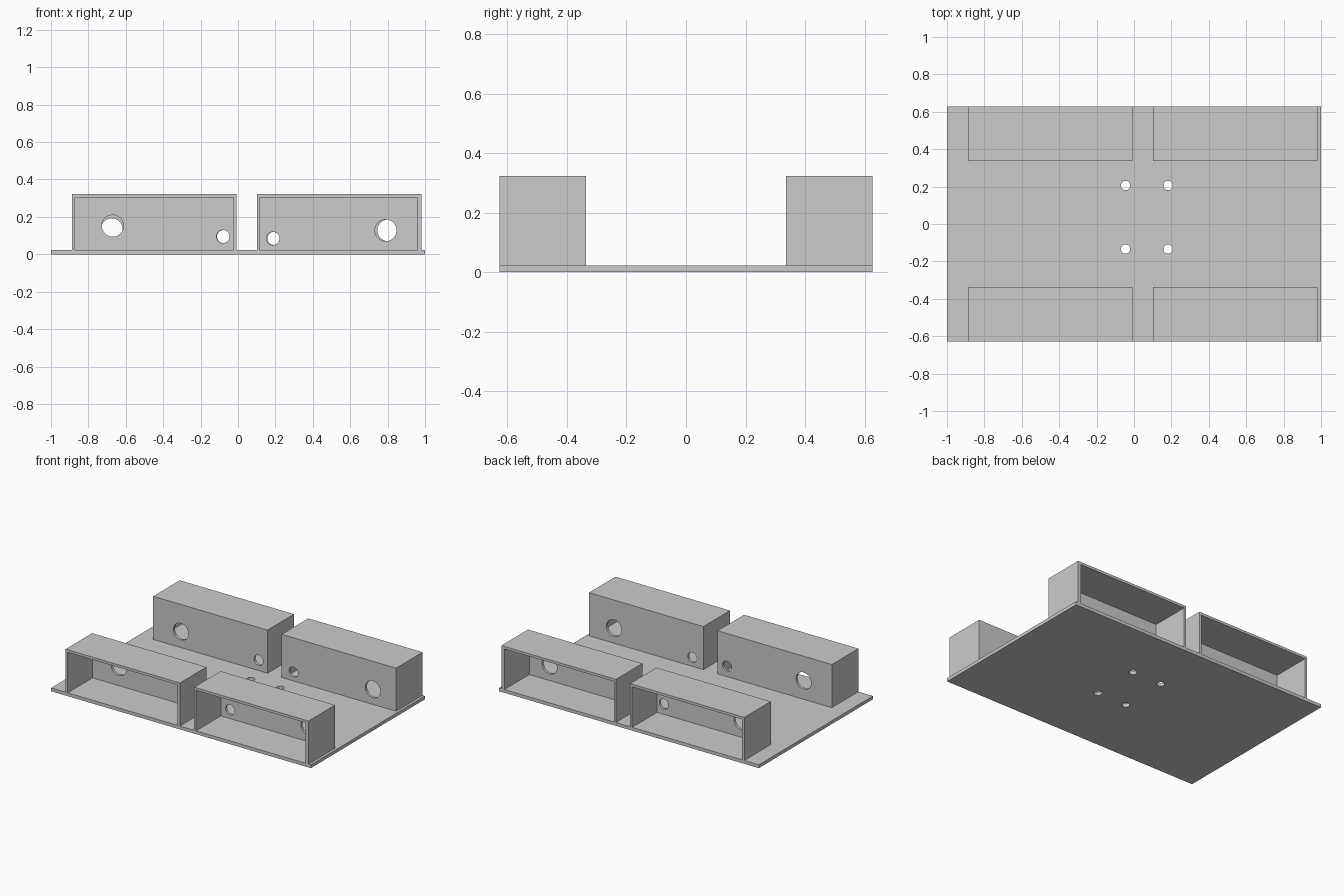
import bpy
from mathutils import Vector

if "Cube" in bpy.data.objects:
    bpy.data.objects.remove(bpy.data.objects["Cube"], do_unlink=True)

grey = bpy.data.materials.new("plain grey")
grey.use_nodes = True
grey.diffuse_color = (0.6, 0.6, 0.6, 1)
grey.node_tree.nodes["Principled BSDF"].inputs["Base Color"].default_value = (0.6, 0.6, 0.6, 1)

HALF_DEPTH = 0.627
PLATE_TOP = 0.023
BOX_TOP = 0.323
WALL = 0.018


def block(name, low, high):
    """Box between two opposite corners."""
    low, high = Vector(low), Vector(high)
    bpy.ops.mesh.primitive_cube_add(size=1, location=(low + high) / 2)
    ob = bpy.context.object
    ob.name = name
    ob.scale = high - low
    bpy.ops.object.transform_apply(location=True, rotation=False, scale=True)
    return ob


def rod(centre, radius, depth, tilt=0):
    """Round cutter, upright or tilted along y."""
    bpy.ops.mesh.primitive_cylinder_add(vertices=40, radius=radius, depth=depth,
                                        location=centre, rotation=(tilt, 0, 0))
    return bpy.context.object


def cut(target, cutters):
    """Subtract each cutter from the target, then remove it."""
    for cutter in cutters:
        cutter.hide_render = True
        mod = target.modifiers.new("cut", 'BOOLEAN')
        mod.operation = 'DIFFERENCE'
        mod.solver = 'EXACT'
        mod.object = cutter
        bpy.context.view_layer.objects.active = target
        bpy.ops.object.modifier_apply(modifier=mod.name)
        bpy.data.objects.remove(cutter, do_unlink=True)


def finish(ob):
    ob.data.materials.clear()
    ob.data.materials.append(grey)
    bpy.ops.object.select_all(action='DESELECT')
    ob.select_set(True)
    bpy.context.view_layer.objects.active = ob
    bpy.ops.object.shade_smooth_by_angle()


# Base plate with four screw holes
plate = block("base_plate", (-1, -HALF_DEPTH, 0), (1, HALF_DEPTH, PLATE_TOP))
cut(plate, [rod((x, y, 0), 0.025, 0.2) for x in (-0.045, 0.182) for y in (-0.134, 0.206)])
finish(plate)


def housing(name, side, outer, inner, holes):
    """Open-ended housing: mouth at the plate edge, pierced wall facing inward."""
    edge, wall = side * HALF_DEPTH, side * 0.336
    ob = block(name, (outer[0], min(edge, wall), PLATE_TOP), (outer[1], max(edge, wall), BOX_TOP))
    mouth, back = edge + side * 0.1, wall + side * WALL
    hollow = block("hollow_cutter", (inner[0], min(mouth, back), -0.1),
                   (inner[1], max(mouth, back), BOX_TOP - WALL))
    rods = [rod((x, wall, z), r, 0.1, 1.5708) for x, z, r in holes]
    cut(ob, [hollow] + rods)
    finish(ob)


# Four housings, each with one large and one small wire hole
BIG, SMALL = 0.058, 0.035
LEFT = ((-0.888, -0.008), (-0.872, -0.025))
RIGHT = ((0.101, 0.982), (0.116, 0.959))
housing("front_right_housing", -1, *LEFT, [(-0.67, 0.152, BIG), (-0.08, 0.095, SMALL)])
housing("front_left_housing", -1, *RIGHT, [(0.79, 0.128, BIG), (0.187, 0.085, SMALL)])
housing("back_right_housing", 1, *LEFT, [(-0.675, 0.134, BIG), (-0.077, 0.095, SMALL)])
housing("back_left_housing", 1, *RIGHT, [(0.803, 0.128, BIG), (0.192, 0.085, SMALL)])
